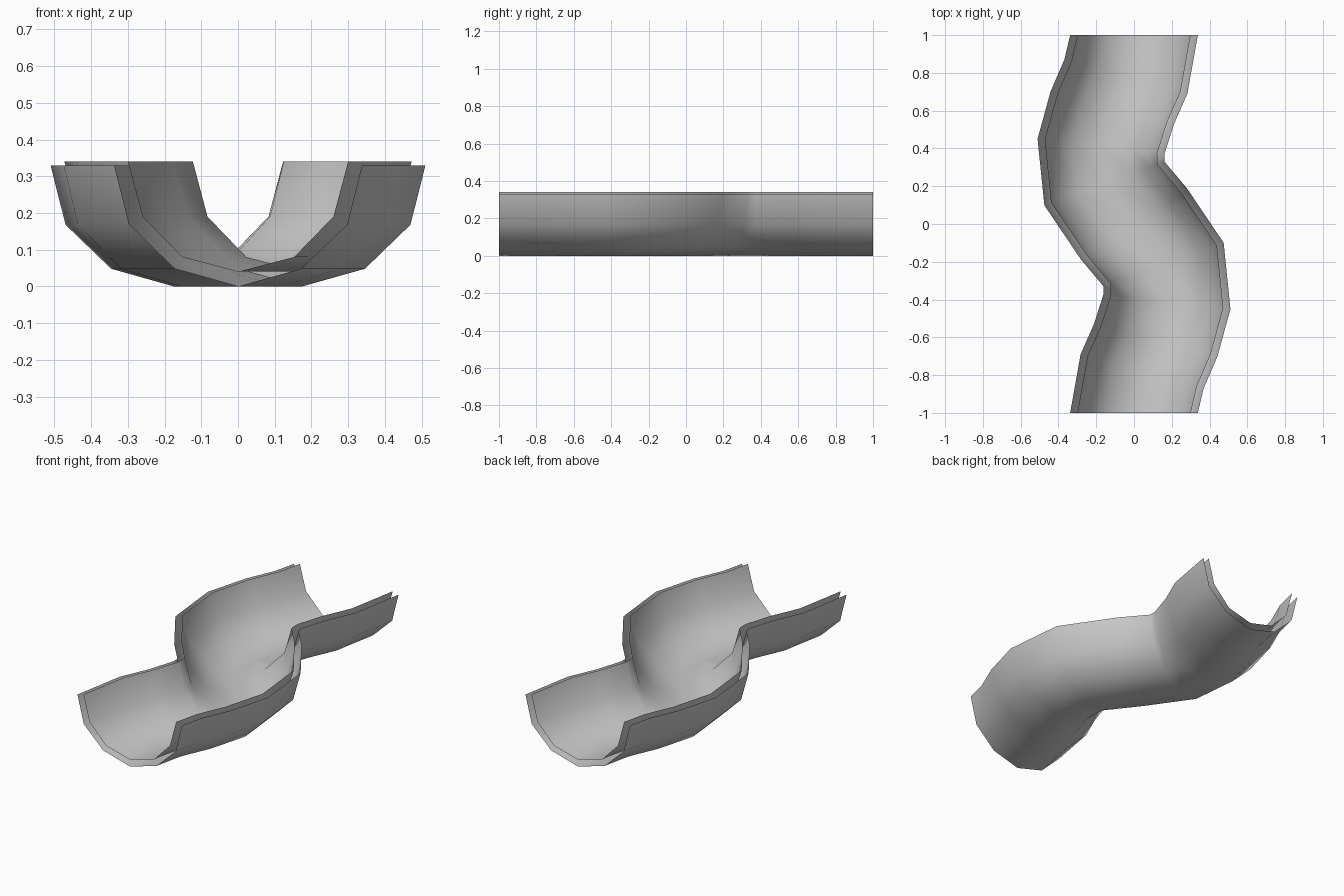
import bpy, bmesh, math

if "Cube" in bpy.data.objects:
    bpy.data.objects.remove(bpy.data.objects["Cube"])

# Half of the winding path: (x, y, cross-section angle in degrees)
half = [(0, 1, 0), (-0.043, 0.78, -15.5), (-0.115, 0.615, -14.7),
        (-0.175, 0.41, -6.9), (-0.157, 0.215, 20)]
path = half + [(0, 0, 34)] + [(-x, -y, a) for x, y, a in reversed(half)]

# Right half of each cross-section: (offset, height), bottom to rim
outer = [(0, 0), (0.172, 0.048), (0.297, 0.168), (0.338, 0.33)]
inner = [(0, 0.04), (0.153, 0.08), (0.26, 0.19), (0.30, 0.34)]


def sweep(name, profile, face_up):
    """Sweep a mirrored profile along the path as an open sheet."""
    section = [(-u, z) for u, z in reversed(profile[1:])] + profile
    bm = bmesh.new()
    rows = []
    for x, y, a in path:
        c, s = math.cos(math.radians(a)), math.sin(math.radians(a))
        rows.append([bm.verts.new((x + u * c, y + u * s, z)) for u, z in section])
    for r0, r1 in zip(rows, rows[1:]):
        for i in range(len(section) - 1):
            quad = [r1[i], r1[i + 1], r0[i + 1], r0[i]]
            face = bm.faces.new(quad[::-1] if face_up else quad)
            face.smooth = True
    mesh = bpy.data.meshes.new(name)
    bm.to_mesh(mesh)
    bm.free()
    obj = bpy.data.objects.new(name, mesh)
    bpy.context.collection.objects.link(obj)
    return obj


# Two nested sheets, open at the rims and ends
sweep("outer_shell", outer, False)
sweep("inner_channel", inner, True)
